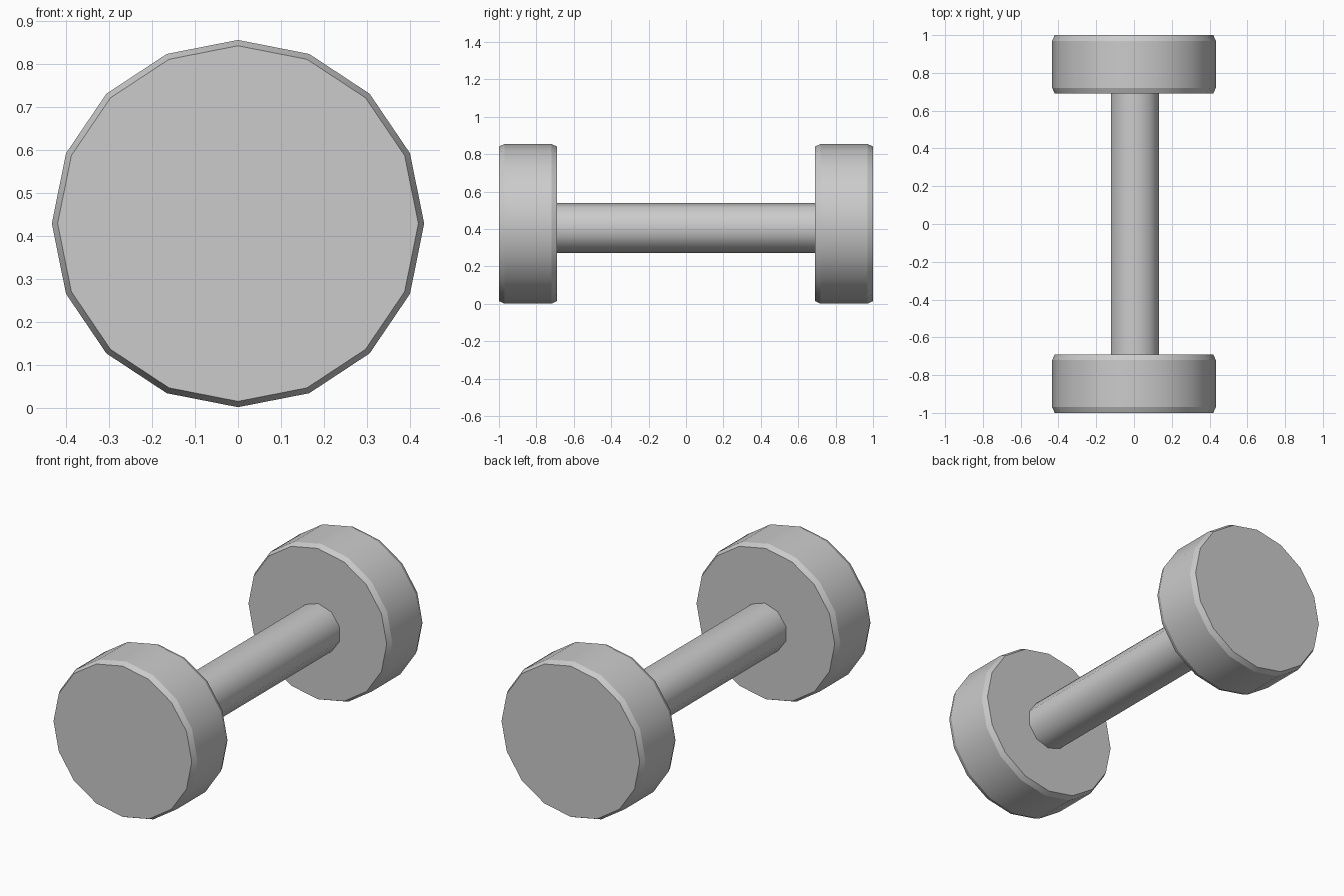
import bpy, bmesh, math

if "Cube" in bpy.data.objects:
    bpy.data.objects.remove(bpy.data.objects["Cube"])


def lathe_y(name, sides, cx, cz, profile, smooth_deg):
    """Closed polygonal solid along Y; profile = (y, radius_x, radius_z) rings."""
    bm = bmesh.new()
    rings = []
    for y, rx, rz in profile:
        ring = []
        for i in range(sides):
            a = math.pi / 2 + 2 * math.pi * i / sides
            ring.append(bm.verts.new((cx + rx * math.cos(a), y, cz + rz * math.sin(a))))
        rings.append(ring)
    for a, b in zip(rings, rings[1:]):
        for i in range(sides):
            j = (i + 1) % sides
            bm.faces.new((a[i], a[j], b[j], b[i]))
    bm.faces.new(rings[0])
    bm.faces.new(rings[-1])
    bmesh.ops.recalc_face_normals(bm, faces=bm.faces)
    mesh = bpy.data.meshes.new(name)
    bm.to_mesh(mesh)
    bm.free()
    obj = bpy.data.objects.new(name, mesh)
    bpy.context.collection.objects.link(obj)
    bpy.ops.object.select_all(action='DESELECT')
    obj.select_set(True)
    bpy.context.view_layer.objects.active = obj
    bpy.ops.object.shade_smooth_by_angle(angle=math.radians(smooth_deg))
    return obj


# Weights: 16-sided discs with a narrow chamfer on both rims
RX, RZ, CH = 0.433, 0.427, 0.0135
for name, y0, y1 in (("front_weight", -1.0, -0.69), ("back_weight", 0.69, 1.0)):
    lathe_y(name, 16, 0, 0.428, [
        (y0, RX - CH, RZ - CH), (y0 + 0.03, RX, RZ),
        (y1 - 0.03, RX, RZ), (y1, RX - CH, RZ - CH)], 23)

# Handle: 10-sided bar, set slightly off the disc centres
lathe_y("handle_bar", 10, 0.005, 0.406,
        [(-0.71, 0.134, 0.134), (0.71, 0.134, 0.134)], 40)
